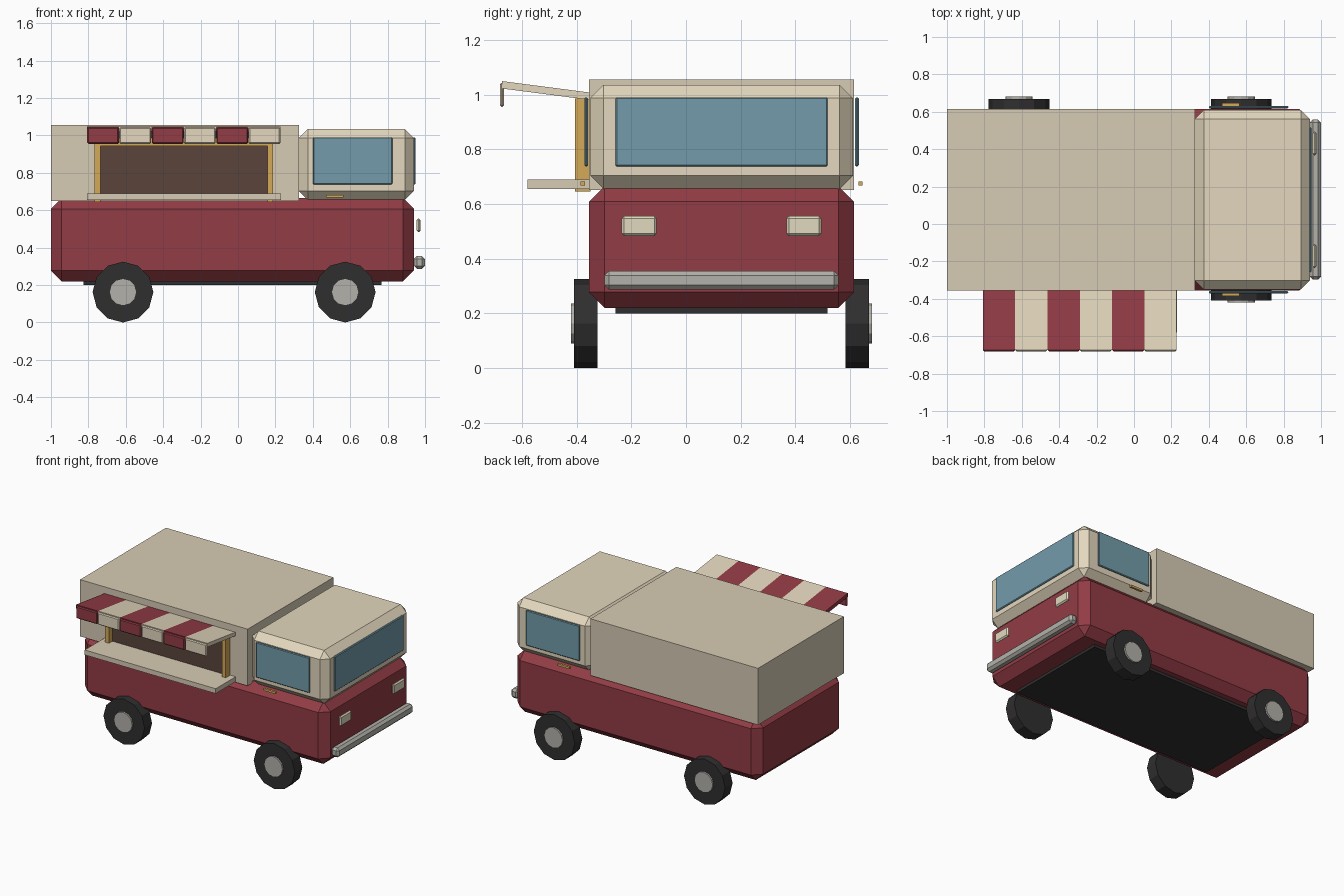
import bpy, bmesh, math
from mathutils import Matrix

if "Cube" in bpy.data.objects:
    bpy.data.objects.remove(bpy.data.objects["Cube"])

MID = 0.13  # centre line of the vehicle in y


def material(name, r, g, b):
    m = bpy.data.materials.new(name)
    m.diffuse_color = (r, g, b, 1)
    m.use_nodes = True
    m.node_tree.nodes["Principled BSDF"].inputs["Base Color"].default_value = m.diffuse_color
    return m


RED = material("red_paint", 0.29, 0.045, 0.06)
CREAM = material("cream_paint", 0.68, 0.60, 0.46)
LIGHT = material("light_cream", 0.77, 0.68, 0.51)
GLASS = material("blue_glass", 0.17, 0.33, 0.40)
GOLD = material("gold_trim", 0.67, 0.40, 0.10)
BROWN = material("dark_interior", 0.10, 0.057, 0.044)
BLACK = material("black_rubber", 0.03, 0.028, 0.028)
CHROME = material("chrome", 0.45, 0.44, 0.40)
LAMP = material("lamp", 0.75, 0.70, 0.52)


def finish(name, bm, mat):
    bmesh.ops.recalc_face_normals(bm, faces=bm.faces)
    me = bpy.data.meshes.new(name)
    bm.to_mesh(me)
    bm.free()
    me.materials.append(mat)
    ob = bpy.data.objects.new(name, me)
    bpy.context.collection.objects.link(ob)
    return ob


def box(name, x, y, z, mat, bevel=0):
    bm = bmesh.new()
    bmesh.ops.create_cube(bm, size=1)
    for v in bm.verts:
        for i, (lo, hi) in enumerate((x, y, z)):
            v.co[i] = lo if v.co[i] < 0 else hi
    if bevel:
        bmesh.ops.bevel(bm, geom=bm.edges[:], offset=bevel, segments=1,
                        profile=0.5, affect='EDGES')
    return finish(name, bm, mat)


def cylinder(name, x, y, z, radius, mat, sides=12):
    bm = bmesh.new()
    bmesh.ops.create_cone(bm, cap_ends=True, segments=sides, radius1=radius,
                          radius2=radius, depth=y[1] - y[0])
    bm.transform(Matrix.Translation((x, sum(y) / 2, z)) @
                 Matrix.Rotation(math.pi / 2, 4, 'X'))
    return finish(name, bm, mat)


def prism(name, profile, x0, x1, mat):
    # extrude a (y, z) profile along x
    bm = bmesh.new()
    face = bm.faces.new([bm.verts.new((x0, y, z)) for y, z in profile])
    ext = bmesh.ops.extrude_face_region(bm, geom=[face])["geom"]
    bmesh.ops.translate(bm, vec=(x1 - x0, 0, 0),
                        verts=[v for v in ext if isinstance(v, bmesh.types.BMVert)])
    return finish(name, bm, mat)


def side_span(side, near, far):
    # y range at a distance from the centre line
    return tuple(sorted((MID + side * near, MID + side * far)))


# main shells
box("lower_body", (-1, 0.94), (-0.355, 0.615), (0.22, 0.665), RED, 0.057)
box("cargo_box", (-1, 0.325), (-0.355, 0.615), (0.65, 1.055), CREAM)
box("cab", (0.325, 0.94), (-0.35, 0.61), (0.655, 1.035), LIGHT, 0.048)
box("chassis", (-0.826, 0.767), (-0.258, 0.518), (0.2, 0.24), BLACK)

# front end
box("windscreen", (0.935, 0.949), (-0.258, 0.518), (0.737, 0.99), GLASS, 0.005)
box("front_bumper", (0.94, 1.0), (-0.298, 0.558), (0.287, 0.355), CHROME, 0.016)

for side, label in ((-1, "serving_side"), (1, "far_side")):
    box(f"headlight_{label}", (0.955, 0.976), side_span(side, 0.237, 0.365),
        (0.483, 0.556), LAMP, 0.009)
    box(f"side_window_{label}", (0.40, 0.825), side_span(side, 0.488, 0.502),
        (0.737, 0.99), GLASS, 0.005)
    box(f"door_handle_{label}", (0.47, 0.565), side_span(side, 0.5, 0.516),
        (0.667, 0.682), GOLD)
    for wx, end in ((-0.615, "rear"), (0.573, "front")):
        cylinder(f"{end}_tyre_{label}", wx, side_span(side, 0.454, 0.539),
                 0.1625, 0.1625, BLACK)
        cylinder(f"{end}_hub_{label}", wx, side_span(side, 0.50, 0.551),
                 0.1625, 0.073, CHROME)

# serving hatch
box("hatch_interior", (-0.745, 0.165), (-0.367, -0.34), (0.66, 0.96), BROWN)
for x0, label in ((-0.766, "rear"), (0.157, "front")):
    box(f"hatch_post_{label}", (x0, x0 + 0.03), (-0.406, -0.35), (0.645, 0.985), GOLD)
box("hatch_top_rail", (-0.736, 0.157), (-0.406, -0.35), (0.943, 0.985), GOLD)
box("serving_counter", (-0.806, 0.23), (-0.58, -0.35), (0.655, 0.69), CREAM)

# striped awning with hanging flaps
STRIPE = 1.036 / 6
SLOPE = [(-0.35, 0.98), (-0.35, 1.007), (-0.673, 1.049), (-0.673, 1.022)]
for i in range(6):
    x0 = -0.808 + i * STRIPE
    mat = LIGHT if i % 2 else RED
    prism(f"awning_stripe_{i + 1}", SLOPE, x0, x0 + STRIPE, mat)
    box(f"awning_flap_{i + 1}", (x0 + 0.002, x0 + STRIPE - 0.002),
        (-0.681, -0.665), (0.955, 1.042), mat, 0.006)
